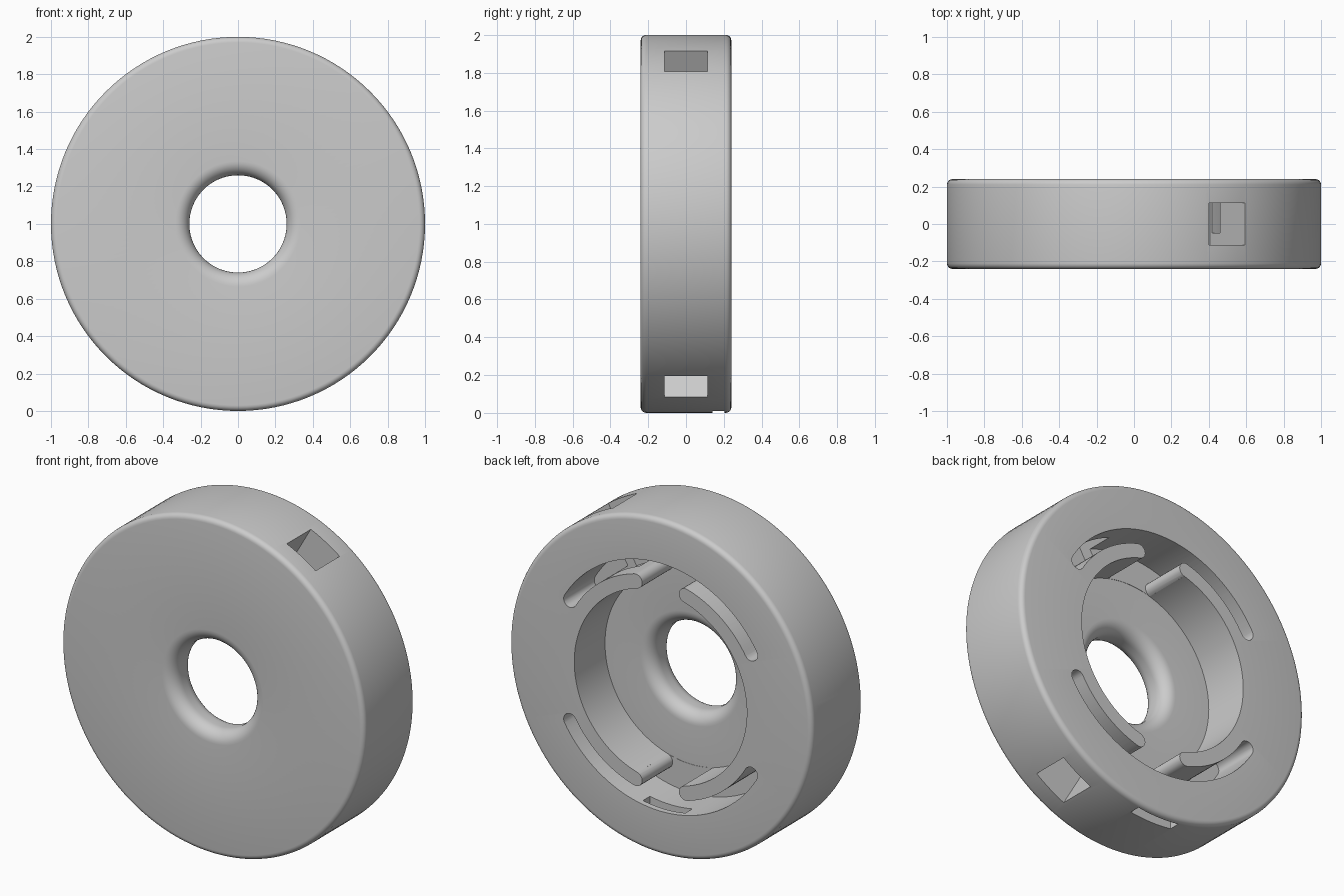
import bpy, bmesh, math
from mathutils import Matrix, Vector

if "Cube" in bpy.data.objects:
    bpy.data.objects.remove(bpy.data.objects["Cube"], do_unlink=True)

HALF = 0.24          # half thickness of the disc
FLOOR = -0.05        # floor of the rear recess
BORE = 0.26
R_IN, R_ARM, R_SLOT = 0.57, 0.655, 0.74
MOVE = Matrix.Translation((0, 0, 1))

grey = bpy.data.materials.new("light grey")
grey.use_nodes = True
grey.diffuse_color = (0.6, 0.6, 0.6, 1)
grey.node_tree.nodes["Principled BSDF"].inputs["Base Color"].default_value = (0.6, 0.6, 0.6, 1)


def finish(bm, name):
    bmesh.ops.recalc_face_normals(bm, faces=bm.faces)
    bm.transform(MOVE)
    mesh = bpy.data.meshes.new(name)
    bm.to_mesh(mesh)
    bm.free()
    mesh.materials.append(grey)
    obj = bpy.data.objects.new(name, mesh)
    bpy.context.collection.objects.link(obj)
    return obj


def arc(cx, cy, r, a0, a1, n):
    """Points on an arc, angles in degrees."""
    angles = [math.radians(a0 + (a1 - a0) * i / n) for i in range(n + 1)]
    return [(cx + r * math.cos(a), cy + r * math.sin(a)) for a in angles]


def polar(r, deg):
    return r * math.cos(math.radians(deg)), r * math.sin(math.radians(deg))


def prism(name, outline, y0, y1):
    """Extrude an x-z outline along y."""
    bm = bmesh.new()
    face = bm.faces.new([bm.verts.new((x, y0, z)) for x, z in outline])
    new = bmesh.ops.extrude_face_region(bm, geom=[face])["geom"]
    verts = [g for g in new if isinstance(g, bmesh.types.BMVert)]
    bmesh.ops.translate(bm, verts=verts, vec=(0, y1 - y0, 0))
    return finish(bm, name)


def box(name, lo, hi, deg=0):
    """Box cutter turned about the disc axis."""
    bm = bmesh.new()
    bmesh.ops.create_cube(bm, size=1)
    lo, hi = Vector(lo), Vector(hi)
    for v in bm.verts:
        v.co = (lo + hi) / 2 + v.co * (hi - lo)
    bm.transform(Matrix.Rotation(math.radians(-deg), 4, "Y"))
    return finish(bm, name)


# Disc: turned profile with rounded rims, bullnose bore and rear recess
e, f = 0.03, 0.075
profile = (arc(1 - e, -HALF + e, e, -90, 0, 5)
           + arc(1 - e, HALF - e, e, 0, 90, 5)
           + [(R_IN, HALF), (R_IN, FLOOR)]
           + arc(BORE + f, FLOOR - f, f, 90, 180, 8)
           + arc(BORE + f, -HALF + f, f, 180, 270, 8))
bm = bmesh.new()
ring = [bm.verts.new((r, y, 0)) for r, y in profile]
edges = [bm.edges.new((ring[i - 1], ring[i])) for i in range(len(ring))]
bmesh.ops.spin(bm, geom=ring + edges, cent=(0, 0, 0), axis=(0, 1, 0),
               angle=math.tau, steps=128, use_duplicate=False)
bmesh.ops.remove_doubles(bm, verts=bm.verts, dist=0.0001)
disc = finish(bm, "disc_housing")

cutters = []
mid, cap = (R_ARM + R_SLOT) / 2, (R_SLOT - R_ARM) / 2
tip_mid, tip = (R_IN + R_ARM) / 2, (R_ARM - R_IN) / 2
for name, turn in (("top", 0), ("bottom", 180)):
    # Curved slot behind a pair of spring arms, with rounded ends
    a0, a1 = 31 + turn, 149 + turn
    slot = (arc(0, 0, R_SLOT, a0, a1, 48)
            + arc(*polar(mid, a1), cap, a1, a1 + 180, 10)[1:-1]
            + arc(0, 0, R_ARM, a1, a0, 48)
            + arc(*polar(mid, a0), cap, a0 + 180, a0 + 360, 10)[1:-1])
    cutters.append(prism(name + "_slot_cutter", slot, FLOOR + 0.001, 0.4))
    # Gap between the rounded arm tips
    g0, g1 = 74.5 + turn, 105.5 + turn
    gap = ([polar(0.5, g0)]
           + arc(*polar(tip_mid, g0), tip, g0 + 180, g0, 10)
           + arc(0, 0, 0.7, g0, g1, 12)
           + arc(*polar(tip_mid, g1), tip, g1, g1 - 180, 10)
           + [polar(0.5, g1)])
    # Tip arcs bulge towards the gap
    gap[1:12] = arc(*polar(tip_mid, g0), tip, g0 + 180, g0, 10)
    cutters.append(prism(name + "_gap_cutter", gap, FLOOR + 0.002, 0.41))

# Three square pockets in the rim and one thin slot underneath
for deg in (60, 180, 300):
    cutters.append(box("pocket_cutter", (0.62, -0.113, -0.11), (1.1, 0.113, 0.11), deg))
cutters.append(box("thin_slot_cutter", (-0.14, 0.14, -1.1), (0.14, 0.205, -0.7)))

bpy.context.view_layer.objects.active = disc
for c in cutters:
    mod = disc.modifiers.new("cut", "BOOLEAN")
    mod.operation, mod.solver, mod.object = "DIFFERENCE", "EXACT", c
    bpy.ops.object.modifier_apply(modifier=mod.name)
    bpy.data.objects.remove(c, do_unlink=True)

bpy.ops.object.select_all(action="DESELECT")
disc.select_set(True)
bpy.ops.object.shade_smooth_by_angle(angle=math.radians(30))
